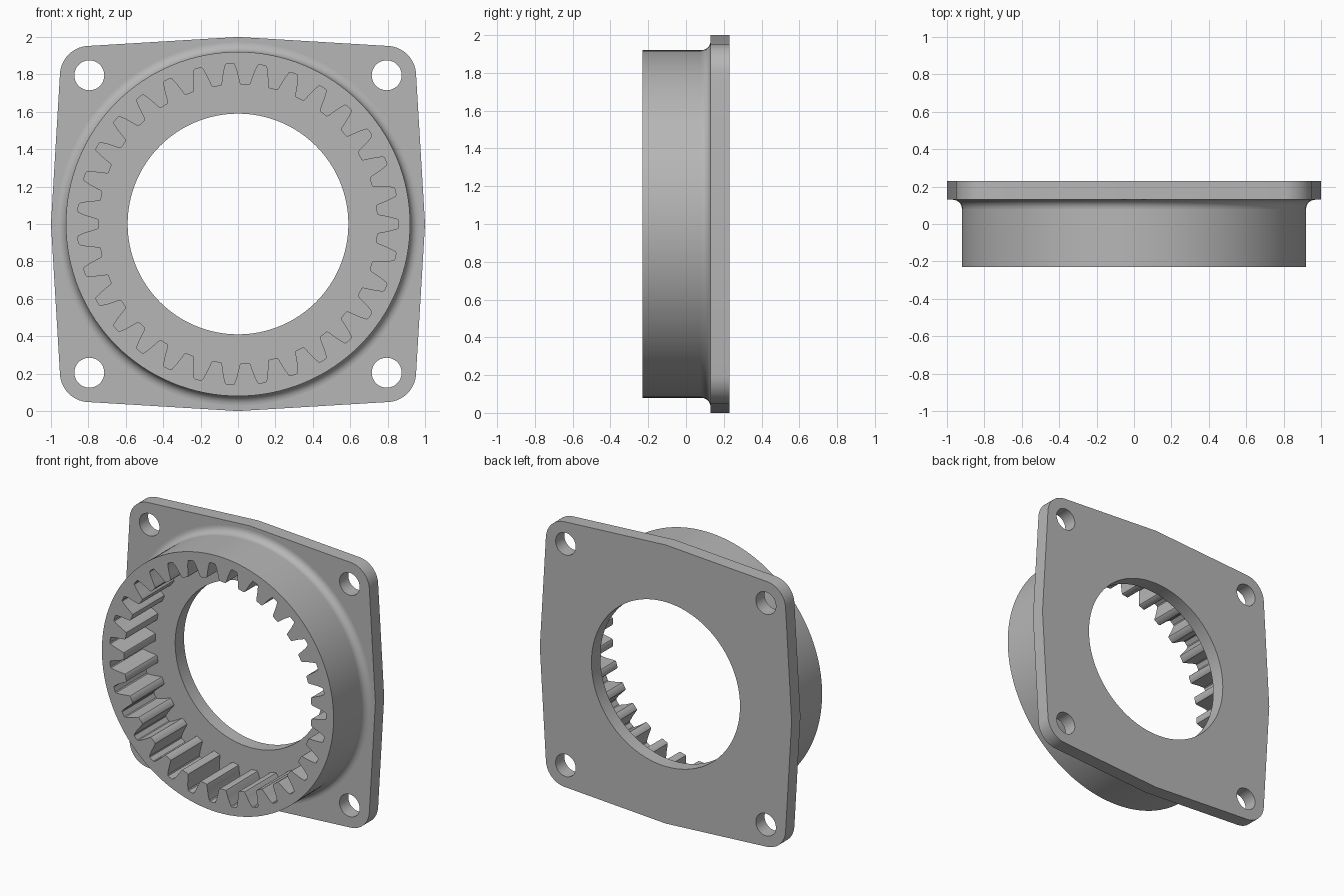
import bpy
import bmesh
from math import cos, sin, pi, radians
from mathutils import Matrix

FRONT, SEAT, BACK = -0.23, 0.13, 0.23   # y of ring face, flange front, flange back
BODY_R, BORE_R, TEETH = 0.92, 0.59, 31

cube = bpy.data.objects.get("Cube")
if cube:
    bpy.data.objects.remove(cube, do_unlink=True)

metal = bpy.data.materials.new("plain grey metal")
metal.use_nodes = True
grey = (0.47, 0.47, 0.47, 1)
metal.diffuse_color = grey
metal.node_tree.nodes["Principled BSDF"].inputs["Base Color"].default_value = grey


def arc(cx, cy, r, start=0, end=2 * pi, steps=128, closed=True):
    n = steps if closed else steps - 1
    return [(cx + r * cos(start + (end - start) * i / n),
             cy + r * sin(start + (end - start) * i / n)) for i in range(steps)]


def finish(name, mesh):
    obj = bpy.data.objects.new(name, mesh)
    bpy.context.collection.objects.link(obj)
    mesh.materials.clear()
    mesh.materials.append(metal)
    bpy.ops.object.select_all(action='DESELECT')
    obj.select_set(True)
    bpy.context.view_layer.objects.active = obj
    bpy.ops.object.shade_smooth_by_angle(angle=radians(30))
    return obj


def plate(name, loops, y0, y1):
    """Extrude a filled outline with holes from y0 to y1."""
    curve = bpy.data.curves.new(name + " outline", 'CURVE')
    curve.dimensions = '2D'
    curve.fill_mode = 'BOTH'
    curve.extrude = (y1 - y0) / 2
    for pts in loops:
        spline = curve.splines.new('POLY')
        spline.points.add(len(pts) - 1)
        for p, (x, y) in zip(spline.points, pts):
            p.co = (x, y, 0, 1)
        spline.use_cyclic_u = True
    helper = bpy.data.objects.new(name + " helper", curve)
    bpy.context.collection.objects.link(helper)
    graph = bpy.context.evaluated_depsgraph_get()
    mesh = bpy.data.meshes.new_from_object(helper.evaluated_get(graph))
    bpy.data.objects.remove(helper, do_unlink=True)
    bpy.data.curves.remove(curve)
    mesh.name = name
    bm = bmesh.new()
    bm.from_mesh(mesh)
    bmesh.ops.remove_doubles(bm, verts=bm.verts, dist=1e-5)
    bmesh.ops.recalc_face_normals(bm, faces=bm.faces)
    bm.to_mesh(mesh)
    bm.free()
    mesh.transform(Matrix.Translation((0, (y0 + y1) / 2, 1)) @ Matrix.Rotation(pi / 2, 4, 'X'))
    return finish(name, mesh)


# Mounting flange: slightly peaked sides, rounded corners, bore and bolt holes
HOLE, CORNER, TILT = 0.795, 0.157, radians(3.2)
outline, holes = [], []
for k in range(4):
    a = k * pi / 2
    outline.append((cos(a), sin(a)))
    cx = HOLE * (cos(a) - sin(a))
    cy = HOLE * (sin(a) + cos(a))
    outline += arc(cx, cy, CORNER, a + TILT, a + pi / 2 - TILT, 16, False)
    holes.append(arc(cx, cy, 0.08, steps=48))
plate("mounting_flange", [outline, arc(0, 0, BORE_R)] + holes, SEAT, BACK)

# Ring body with internal straight teeth; half of one tooth space as (radius, angle)
space = [(0.859, 0.020), (0.854, 0.028), (0.82, 0.042), (0.785, 0.053),
         (0.757, 0.062), (0.748, 0.067), (0.745, 0.074)]
teeth = []
for k in range(TEETH):
    mid = 2 * pi * k / TEETH
    half = [(r, -a) for r, a in reversed(space)] + space
    teeth += [(r * cos(mid + a), r * sin(mid + a)) for r, a in half]
plate("internal_gear_ring", [arc(0, 0, BODY_R), teeth], FRONT, SEAT + 0.01)

# Concave fillet where the ring meets the flange
R = 0.05
section = [(BODY_R + R - R * cos(t * pi / 16), SEAT - R + R * sin(t * pi / 16)) for t in range(9)]
section.append((BODY_R - 0.01, SEAT))
bm = bmesh.new()
verts = [bm.verts.new((r, y, 1)) for r, y in section]
edges = [bm.edges.new((verts[i - 1], verts[i])) for i in range(len(verts))]
bmesh.ops.spin(bm, geom=verts + edges, cent=(0, 0, 1), axis=(0, 1, 0),
               angle=2 * pi, steps=128, use_merge=True)
bmesh.ops.remove_doubles(bm, verts=bm.verts, dist=1e-5)
bmesh.ops.recalc_face_normals(bm, faces=bm.faces)
fillet = bpy.data.meshes.new("ring_fillet")
bm.to_mesh(fillet)
bm.free()
finish("ring_fillet", fillet)
